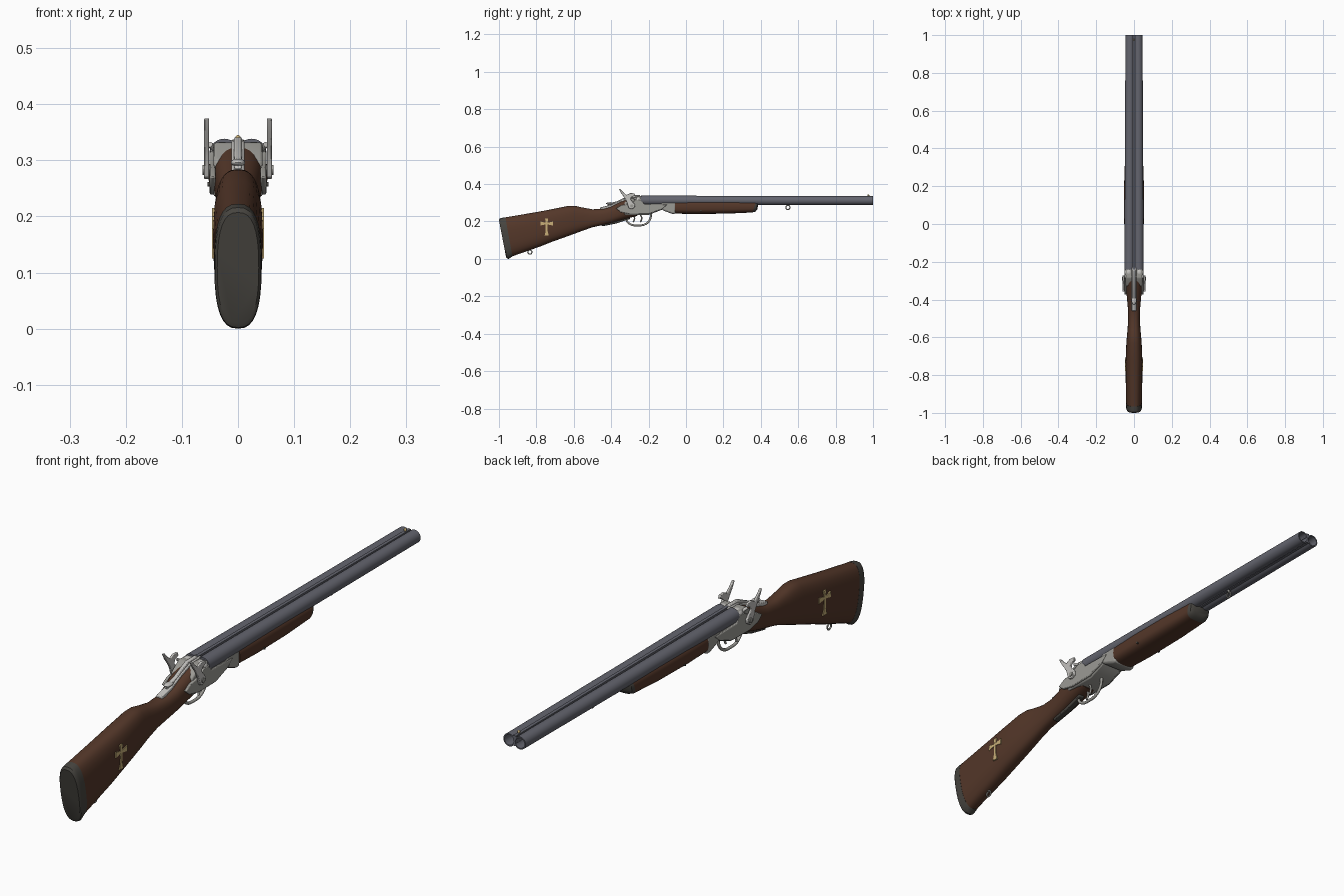
import bpy, bmesh, math
from mathutils import Vector

if "Cube" in bpy.data.objects:
    bpy.data.objects.remove(bpy.data.objects["Cube"])


def material(name, rgb):
    m = bpy.data.materials.new(name)
    m.diffuse_color = (*rgb, 1)
    m.use_nodes = True
    m.node_tree.nodes["Principled BSDF"].inputs["Base Color"].default_value = m.diffuse_color
    return m


WOOD = material("walnut", (0.088, 0.038, 0.022))
BLUED = material("blued_steel", (0.125, 0.128, 0.155))
STEEL = material("receiver_steel", (0.33, 0.325, 0.30))
BRIGHT = material("bright_steel", (0.55, 0.54, 0.52))
PAD = material("dark_rubber", (0.062, 0.058, 0.050))
GOLD = material("gold", (0.58, 0.43, 0.19))


def finish(bm, name, mat, bevel=0, smooth=True):
    bmesh.ops.recalc_face_normals(bm, faces=bm.faces)
    me = bpy.data.meshes.new(name)
    bm.to_mesh(me)
    bm.free()
    me.materials.append(mat)
    ob = bpy.data.objects.new(name, me)
    bpy.context.collection.objects.link(ob)
    bpy.ops.object.select_all(action='DESELECT')
    ob.select_set(True)
    bpy.context.view_layer.objects.active = ob
    if bevel:
        b = ob.modifiers.new("bevel", 'BEVEL')
        b.width, b.segments, b.limit_method = bevel, 2, 'ANGLE'
    if smooth:
        bpy.ops.object.shade_smooth_by_angle(angle=math.radians(38))
    return ob


def loft(name, mat, stations, n=2.6, seg=32):
    """Stations: top y, top z, bottom y, bottom z, half width."""
    bm = bmesh.new()
    rings = []
    for ty, tz, by, bz, hw in stations:
        ring = []
        for i in range(seg):
            a = math.tau * i / seg
            c, s = math.cos(a), math.sin(a)
            u = math.copysign(abs(c) ** (2 / n), c)
            v = math.copysign(abs(s) ** (2 / n), s)
            ring.append(bm.verts.new((hw * u, (ty + by + v * (ty - by)) / 2,
                                      (tz + bz + v * (tz - bz)) / 2)))
        rings.append(ring)
    for r, q in zip(rings, rings[1:]):
        for i in range(seg):
            j = (i + 1) % seg
            bm.faces.new((r[i], r[j], q[j], q[i]))
    bm.faces.new(rings[0])
    bm.faces.new(rings[-1])
    return finish(bm, name, mat)


def plate(name, mat, x0, x1, profile, bevel=0):
    """Side outline in (y, z), extruded from x0 to x1."""
    bm = bmesh.new()
    f = bm.faces.new([bm.verts.new((x0, y, z)) for y, z in profile])
    g = bmesh.ops.extrude_face_region(bm, geom=[f])
    bmesh.ops.translate(bm, vec=(x1 - x0, 0, 0),
                        verts=[v for v in g["geom"] if isinstance(v, bmesh.types.BMVert)])
    return finish(bm, name, mat, bevel)


def rod(name, mat, a, b, r0, r1=None, seg=20):
    a, b = Vector(a), Vector(b)
    bm = bmesh.new()
    bmesh.ops.create_cone(bm, cap_ends=True, segments=seg, radius1=r0,
                          radius2=r0 if r1 is None else r1, depth=(b - a).length)
    ob = finish(bm, name, mat)
    ob.rotation_mode = 'QUATERNION'
    ob.rotation_quaternion = (b - a).to_track_quat('Z', 'Y')
    ob.location = (a + b) / 2
    return ob


def ball(name, mat, loc, scale):
    bm = bmesh.new()
    bmesh.ops.create_uvsphere(bm, u_segments=20, v_segments=12, radius=1)
    bmesh.ops.scale(bm, vec=scale, verts=bm.verts)
    bmesh.ops.translate(bm, vec=loc, verts=bm.verts)
    return finish(bm, name, mat)


def wire(name, mat, pts, r, closed=False, x=0):
    """Round bar through (y, z) points."""
    cu = bpy.data.curves.new(name, 'CURVE')
    cu.dimensions, cu.bevel_depth, cu.bevel_resolution = '3D', r, 3
    cu.use_fill_caps = True
    sp = cu.splines.new('BEZIER')
    sp.bezier_points.add(len(pts) - 1)
    for p, (y, z) in zip(sp.bezier_points, pts):
        p.co = (x, y, z)
        p.handle_left_type = p.handle_right_type = 'AUTO'
    sp.use_cyclic_u = closed
    sp.resolution_u = 6
    cu.materials.append(mat)
    ob = bpy.data.objects.new(name, cu)
    bpy.context.collection.objects.link(ob)
    return ob


# Stock and butt pad
loft("stock", WOOD, [
    (-.966, .222, -.928, .014, .042), (-.80, .250, -.78, .066, .0445),
    (-.73, .263, -.72, .090, .0445), (-.63, .283, -.65, .115, .041),
    (-.595, .284, -.60, .133, .038), (-.56, .276, -.555, .150, .034),
    (-.50, .265, -.50, .169, .031), (-.44, .268, -.44, .182, .033),
    (-.40, .280, -.39, .194, .037), (-.35, .305, -.33, .212, .043),
    (-.30, .322, -.26, .230, .046)])
loft("butt_pad", PAD, [
    (-1.0, .207, -.962, .010, .037), (-.995, .216, -.957, .002, .041),
    (-.985, .219, -.948, 0, .042), (-.966, .2225, -.928, .0135, .0425)])

# Fore-end wood, its tip and its iron
loft("fore_end", WOOD, [
    (-.06, .312, -.06, .242, .050), (.05, .314, .05, .240, .053),
    (.22, .314, .22, .242, .052), (.375, .310, .355, .248, .047)], n=3)
loft("fore_end_tip", PAD, [
    (.375, .310, .355, .248, .047), (.384, .307, .372, .253, .043),
    (.388, .304, .382, .266, .034)], n=3)
plate("fore_end_iron", STEEL, -.047, .047,
      [(-.145, .277), (-.12, .258), (-.075, .241), (-.055, .241), (-.055, .305), (-.13, .305)], .008)
rod("fore_end_pin", PAD, (-.054, .08, .257), (.054, .08, .257), .004)

# Barrels: hollow lathed tubes, closed in the bore
for side in (-1, 1):
    bm = bmesh.new()
    prof = [(-.24, .0001), (-.24, .0265), (-.10, .0262), (.30, .0245), (1, .0235),
            (1, .0190), (.80, .0185), (.80, .0001)]
    rings = []
    for y, r in prof:
        cx = side * (.0245 - .0025 * (y + .24) / 1.24)
        rings.append([bm.verts.new((cx + r * math.cos(math.tau * i / 28), y,
                                    .312 + r * math.sin(math.tau * i / 28))) for i in range(28)])
    for r, q in zip(rings, rings[1:]):
        for i in range(28):
            j = (i + 1) % 28
            bm.faces.new((r[i], r[j], q[j], q[i]))
    finish(bm, "barrel", BLUED)
plate("top_rib", BLUED, -.006, .006,
      [(-.24, .318), (1, .318), (1, .334), (-.24, .338)])
plate("bottom_rib", BLUED, -.005, .005,
      [(.36, .292), (1, .296), (1, .306), (.36, .306)])
ball("front_bead", GOLD, (0, .975, .339), (.005, .005, .006))

# Receiver body and side lock plates
plate("receiver", STEEL, -.044, .044,
      [(-.33, .235), (-.20, .235), (-.13, .262), (-.10, .285), (-.10, .296),
       (-.225, .296), (-.23, .330), (-.285, .332), (-.33, .30)], .006)
for side in (-1, 1):
    plate("lock_plate", STEEL, side * .040, side * .0505,
          [(-.375, .270), (-.35, .250), (-.30, .239), (-.20, .240), (-.13, .265), (-.10, .290),
           (-.225, .293), (-.235, .318), (-.27, .316), (-.30, .295), (-.345, .288)], .003)
    # Breech fence and firing nipple
    ball("breech_fence", BRIGHT, (side * .028, -.255, .314), (.022, .026, .019))
    rod("nipple", BRIGHT, (side * .038, -.262, .318), (side * .050, -.285, .328), .006, .005)
    # Hammer with tall spur and striking nose
    plate("hammer", BRIGHT, side * .0515, side * .0605,
          [(-.305, .270), (-.290, .266), (-.274, .275), (-.272, .290), (-.285, .305),
           (-.296, .318), (-.292, .330), (-.272, .338), (-.276, .350), (-.298, .352),
           (-.318, .342), (-.336, .357), (-.352, .375), (-.359, .374), (-.346, .350),
           (-.330, .328), (-.318, .308), (-.312, .288)], .002)
    rod("hammer_screw", STEEL, (side * .045, -.29, .283), (side * .0635, -.29, .283), .009)
    # Gold cross inlay with flared ends
    half = [(.008, .215), (.005, .193), (.022, .197), (.034, .200),
            (.034, .178), (.022, .181), (.005, .184), (.005, .150), (.011, .125)]
    plate("cross_inlay", GOLD, side * .0375, side * .0465,
          [(-.745 + y, z) for y, z in half] + [(-.745 - y, z) for y, z in reversed(half)])

# Top tang and opening lever
plate("top_tang", BRIGHT, -.012, .012,
      [(-.46, .262), (-.46, .275), (-.40, .289), (-.34, .316), (-.29, .334), (-.23, .337),
       (-.23, .320), (-.30, .310), (-.40, .270)], .003)
plate("opening_lever", BRIGHT, -.007, .007,
      [(-.42, .284), (-.415, .296), (-.37, .308), (-.30, .341), (-.245, .341),
       (-.245, .325), (-.34, .308)], .003)
ball("lever_thumb_piece", BRIGHT, (0, -.405, .296), (.013, .022, .007))

# Trigger guard, its tail strap and two triggers
wire("trigger_guard", STEEL,
     [(-.30, .236), (-.318, .212), (-.300, .187), (-.260, .179),
      (-.215, .187), (-.192, .212), (-.186, .245)], .0055)
plate("guard_tail", PAD, -.012, .012,
      [(-.45, .174), (-.37, .190), (-.30, .213), (-.30, .232), (-.45, .188)], .003)
for y, x in ((-.285, -.009), (-.247, .009)):
    wire("trigger", STEEL, [(y, .242), (y + .010, .218), (y + .003, .196)], .004, x=x)

# Sling rings with their posts
for y, z, top in ((.545, .275, .298), (-.835, .036, .055)):
    wire("sling_ring", STEEL, [(y + .011 * math.cos(a * math.tau / 8),
                               z + .011 * math.sin(a * math.tau / 8)) for a in range(8)],
         .003, closed=True)
    rod("sling_post", STEEL, (0, y, z + .009), (0, y, top), .005)
